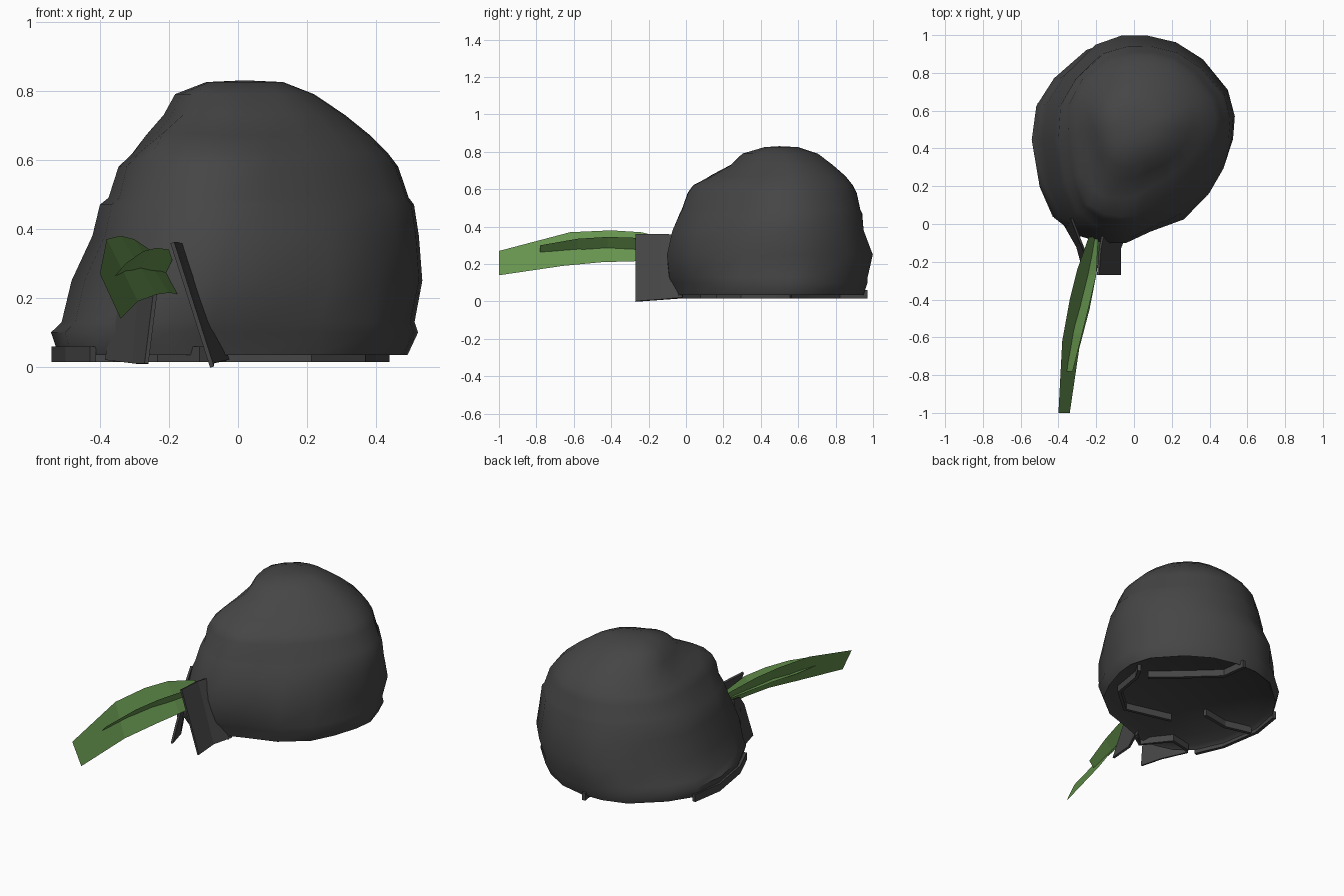
import bpy
import math
from mathutils import Vector, noise

old = bpy.data.objects.get("Cube")
if old:
    bpy.data.objects.remove(old, do_unlink=True)


def make_material(name, colour):
    mat = bpy.data.materials.new(name)
    mat.use_nodes = True
    mat.diffuse_color = (*colour, 1)
    mat.node_tree.nodes["Principled BSDF"].inputs["Base Color"].default_value = (*colour, 1)
    return mat


rock = make_material("dark grey rock", (.06, .06, .06))
green = make_material("leaf green", (.13, .29, .075))


def make_object(name, verts, faces, mat, thickness=0):
    mesh = bpy.data.meshes.new(name)
    mesh.from_pydata(verts, [], faces)
    mesh.materials.append(mat)
    obj = bpy.data.objects.new(name, mesh)
    bpy.context.collection.objects.link(obj)
    if thickness:
        solid = obj.modifiers.new("thickness", "SOLIDIFY")
        solid.thickness = thickness
        solid.offset = 0
    return obj


def ribbon(name, edge_a, edge_b, mat, thickness=0):
    """Sheet spanning two edge paths with the same number of points."""
    n = len(edge_a)
    faces = [(i, i + 1, n + i + 1, n + i) for i in range(n - 1)]
    return make_object(name, list(edge_a) + list(edge_b), faces, mat, thickness)


# Rock dome: one footprint fitted to the bounds of each level
footprint = [(-.1, 1), (-.25, .95), (-.42, .79), (-.52, .64), (-.54, .45), (-.5, .2),
             (-.42, .02), (-.31, -.07), (-.2, -.1), (-.08, -.1), (.06, -.04),
             (.25, .02), (.4, .15), (.47, .29), (.52, .45), (.53, .57), (.49, .71),
             (.35, .87), (.2, .96), (.04, 1)]
# height, low x, high x, low y, high y; the first level is the recessed floor
levels = [(.055, -.5, .45, -.03, .92), (.035, -.52, .49, -.06, .95),
          (.1, -.54, .52, -.08, .97), (.13, -.51, .51, -.09, .97),
          (.25, -.48, .535, -.1, 1), (.38, -.42, .525, -.07, .95),
          (.47, -.4, .51, -.03, .94), (.49, -.375, .495, -.02, .93),
          (.58, -.345, .465, .01, .91), (.62, -.3, .435, .04, .89),
          (.67, -.26, .385, .14, .85), (.73, -.21, .31, .24, .78),
          (.79, -.18, .22, .3, .7), (.825, -.09, .13, .42, .6)]
# Local swells and hollows: centre, push, radius
swells = [(Vector((-.2, .17, .67)), Vector((-.035, -.04, .01)), .12),
          (Vector((.27, .2, .62)), Vector((-.035, .035, 0)), .2),
          (Vector((.4, .13, .43)), Vector((-.03, .03, 0)), .18),
          (Vector((-.24, .73, .62)), Vector((-.025, .025, 0)), .2)]
lo = [min(p[k] for p in footprint) for k in (0, 1)]
hi = [max(p[k] for p in footprint) for k in (0, 1)]
count = len(footprint)
verts, faces = [], []
for z, x0, x1, y0, y1 in levels:
    for x, y in footprint:
        u = (x - lo[0]) / (hi[0] - lo[0])
        v = (y - lo[1]) / (hi[1] - lo[1])
        p = Vector((x0 + u * (x1 - x0), y0 + v * (y1 - y0), z))
        shift = Vector((u - .5, v - .5, 0)) * noise.noise(p * 5) * .012
        for centre, push, radius in swells:
            shift += push * math.exp(-((p - centre).length / radius) ** 2)
        verts.append(p + shift)
for r in range(len(levels) - 1):
    for i in range(count):
        a, b = r * count + i, r * count + (i + 1) % count
        faces.append((a, b, b + count, a + count))
faces.append(tuple(reversed(range(count))))
top = (len(levels) - 1) * count
verts.append(Vector((.02, .5, .83)))
faces += [(top + i, top + (i + 1) % count, len(verts) - 1) for i in range(count)]
dome = make_object("rock_dome", verts, faces, rock)
bpy.ops.object.select_all(action="DESELECT")
dome.select_set(True)
bpy.context.view_layer.objects.active = dome
bpy.ops.object.shade_smooth_by_angle(angle=math.radians(60))

# Flared walls either side of the entrance
ribbon("entrance_wall_left",
       [(-.19, -.27, .36), (-.18, -.13, .36), (-.15, .02, .35)],
       [(-.075, -.27, 0), (-.075, -.13, .01), (-.03, -.02, .02)], rock, .012)
ribbon("entrance_wall_right",
       [(-.24, -.2, .21), (-.28, -.1, .3), (-.33, .03, .35)],
       [(-.265, -.25, .01), (-.3, -.12, .01), (-.38, .02, .02)], rock, .012)

# Upright ridges under the base
ridges = {
    "back": [(.34, .53), (.2, .65), (.02, .82), (0, .97)],
    "side": [(-.18, .41), (-.35, .38), (-.51, .42)],
    "curl": [(.43, .56), (.39, .49), (.36, .3), (.21, .17), (-.07, .24)],
    "front": [(-.04, -.03), (-.11, -.08), (-.23, .07), (-.36, .04)],
    "rim": [(-.42, .04), (-.49, .2), (-.53, .45), (-.5, .64)],
}
for name, path in ridges.items():
    ribbon("base_ridge_" + name, [(x, y, .06) for x, y in path],
           [(x, y, .015) for x, y in path], rock, .02)

# Arching leaf blade and the shorter fold lying along it
blade = ribbon(
    "leaf_blade",
    [(-.34, -1, .14), (-.29, -.66, .19), (-.235, -.45, .21), (-.2, -.27, .215), (-.17, -.06, .21)],
    [(-.4, -1, .27), (-.38, -.62, .37), (-.34, -.4, .38), (-.3, -.24, .37), (-.24, -.07, .33)],
    green)
fold = ribbon(
    "leaf_fold",
    [(-.325, -.78, .3), (-.275, -.58, .335), (-.235, -.42, .345), (-.2, -.27, .34), (-.19, -.08, .31)],
    [(-.355, -.78, .265), (-.33, -.58, .27), (-.29, -.42, .275), (-.25, -.27, .27), (-.21, -.08, .27)],
    green)
for leaf, facing in ((blade, 1), (fold, -1)):
    if leaf.data.polygons[0].normal.x * facing < 0:
        leaf.data.flip_normals()
